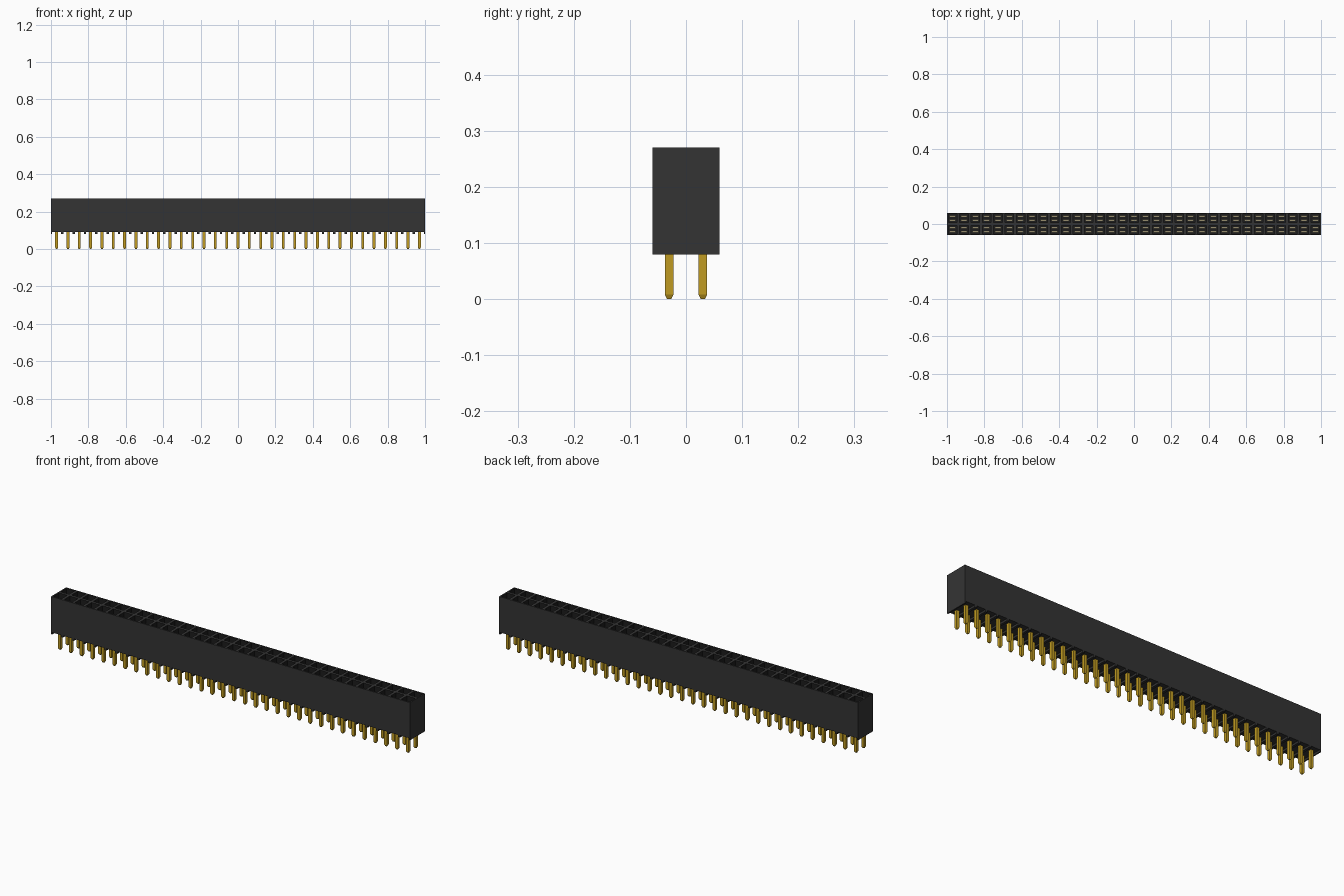
import bpy, bmesh
from mathutils import Matrix, Vector

if "Cube" in bpy.data.objects:
    bpy.data.objects.remove(bpy.data.objects["Cube"], do_unlink=True)

COLS = 33
PITCH = 2 / COLS
DEPTH = 0.12
BASE, FLOOR, TOP = 0.08, 0.09, 0.27
COLUMNS = [-1 + PITCH * (i + 0.5) for i in range(COLS)]
ROWS = (-0.03, 0.03)


def material(name, rgb):
    m = bpy.data.materials.new(name)
    m.use_nodes = True
    m.diffuse_color = (*rgb, 1)
    m.node_tree.nodes["Principled BSDF"].inputs["Base Color"].default_value = (*rgb, 1)
    return m


plastic = material("dark grey plastic", (0.034, 0.034, 0.034))
cavity = material("black cavity", (0.012, 0.012, 0.012))
gold = material("gold", (0.53, 0.33, 0.016))
pale_gold = material("pale gold", (0.8, 0.7, 0.4))


def add_box(bm, centre, size):
    mat = Matrix.Translation(centre) @ Matrix.Diagonal((*size, 1))
    return bmesh.ops.create_cube(bm, size=1, matrix=mat)["verts"]


def finish(name, bm, *mats):
    mesh = bpy.data.meshes.new(name)
    bm.to_mesh(mesh)
    bm.free()
    for m in mats:
        mesh.materials.append(m)
    obj = bpy.data.objects.new(name, mesh)
    bpy.context.collection.objects.link(obj)
    return obj


# Housing: a block cut into cells, with a square socket sunk into each cell
bm = bmesh.new()
add_box(bm, (0, 0, (FLOOR + TOP) / 2), (2, DEPTH, TOP - FLOOR))
cuts = [((x + PITCH / 2, 0, 0), (1, 0, 0)) for x in COLUMNS[:-1]]
cuts.append(((0, 0, 0), (0, 1, 0)))
for point, normal in cuts:
    bmesh.ops.bisect_plane(bm, geom=bm.verts[:] + bm.edges[:] + bm.faces[:],
                           plane_co=point, plane_no=normal)
bm.normal_update()
cells = [f for f in bm.faces if f.normal.z > 0.9]
bmesh.ops.inset_individual(bm, faces=cells, thickness=0.01)
before = set(bm.faces)
sunk = bmesh.ops.extrude_discrete_faces(bm, faces=cells)["faces"]
for f in sunk:
    bmesh.ops.translate(bm, verts=f.verts[:], vec=Vector((0, 0, -0.13)))
for f in bm.faces:
    inside = f in sunk or any(e.other_vert(v) and v.co.z < TOP - 0.1 and v.co.z > FLOOR + 0.01
                              for e in f.edges for v in e.verts)
    f.material_index = 1 if inside else 0
finish("housing", bm, plastic, cavity)

# Standoff ribs under the housing, on the cell boundaries
bm = bmesh.new()
for i in range(COLS + 1):
    x0 = max(-1, -1 + PITCH * i - 0.006)
    x1 = min(1, -1 + PITCH * i + 0.006)
    add_box(bm, ((x0 + x1) / 2, 0, (BASE + FLOOR) / 2), (x1 - x0, DEPTH, FLOOR - BASE))
finish("standoff_ribs", bm, plastic)

# Square pins with tapered tips
bm = bmesh.new()
for x in COLUMNS:
    for y in ROWS:
        add_box(bm, (x, y, 0.054), (0.015, 0.015, 0.092))
        tip = [v for v in add_box(bm, (x, y, 0.004), (0.015, 0.015, 0.008)) if v.co.z < 0.001]
        bmesh.ops.scale(bm, verts=tip, vec=(0.5, 0.5, 1),
                        space=Matrix.Translation((-x, -y, 0)))
finish("pins", bm, gold)

# Pairs of spring contacts inside the sockets
bm = bmesh.new()
for x in COLUMNS:
    for y in ROWS:
        for side in (-1, 1):
            add_box(bm, (x, y + side * 0.011, 0.17), (0.032, 0.008, 0.06))
finish("contacts", bm, pale_gold)
